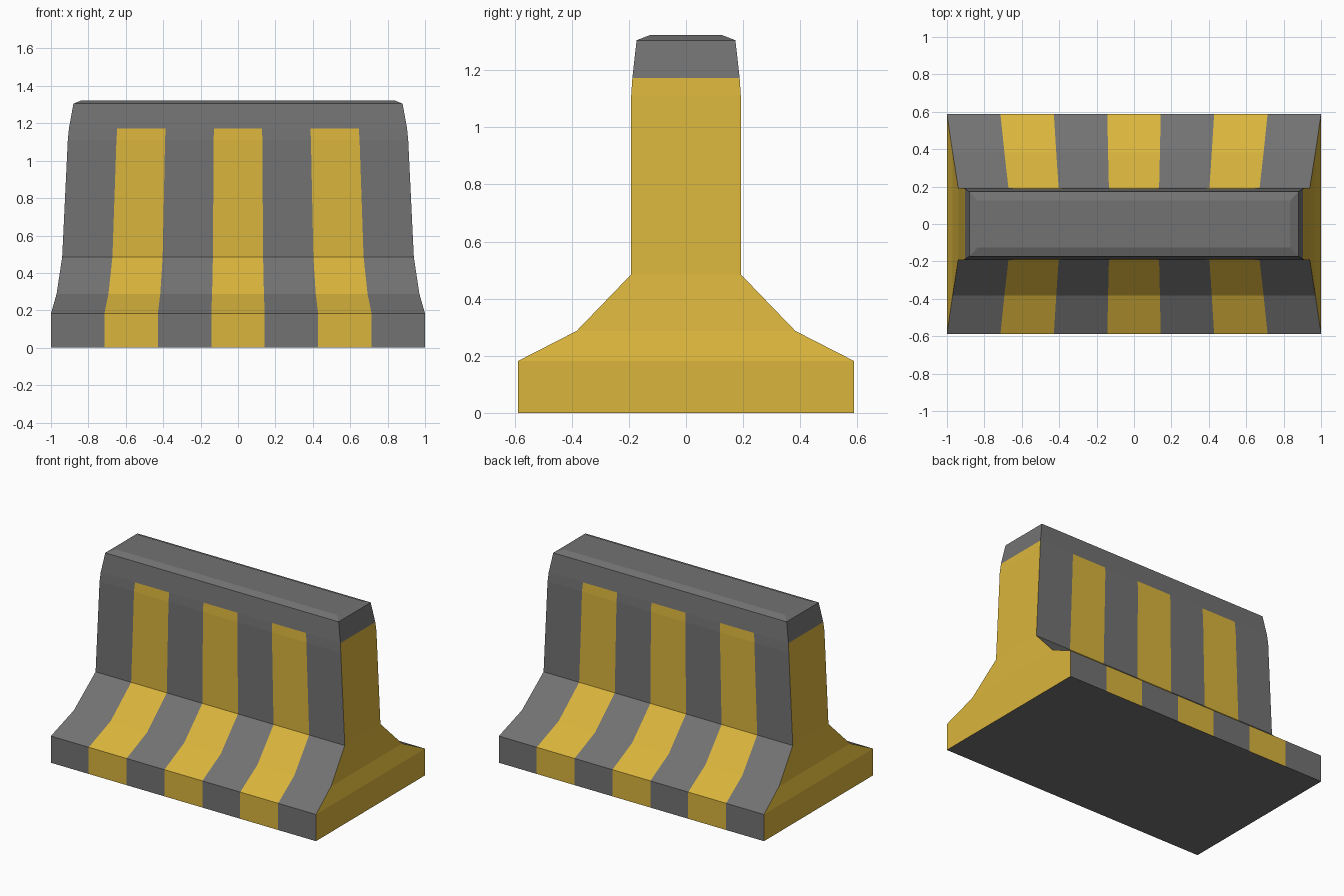
import bpy, bmesh

if "Cube" in bpy.data.objects:
    bpy.data.objects.remove(bpy.data.objects["Cube"])

# Profile of the barrier: (height, half length, half depth)
PROFILE = [
    (0.00, 1.000, 0.588), (0.182, 1.000, 0.588), (0.287, 0.970, 0.383),
    (0.485, 0.940, 0.192), (1.11, 0.910, 0.192), (1.172, 0.904, 0.188),
    (1.305, 0.880, 0.173), (1.323, 0.835, 0.126),
]
BANDS = 7          # alternating grey and yellow along the length
PAINT_TOP = 1.172  # paint stops here


def material(name, color):
    mat = bpy.data.materials.new(name)
    mat.diffuse_color = (*color, 1)
    mat.use_nodes = True
    mat.node_tree.nodes["Principled BSDF"].inputs["Base Color"].default_value = mat.diffuse_color
    return mat


mesh = bpy.data.meshes.new("road_barrier")
barrier = bpy.data.objects.new("road_barrier", mesh)
bpy.context.collection.objects.link(barrier)
mesh.materials.append(material("concrete_grey", (0.17, 0.17, 0.17)))
mesh.materials.append(material("warning_yellow", (0.70, 0.46, 0.045)))

bm = bmesh.new()

# Rings of points: front edge left to right, then back edge right to left
rings = []
for z, hx, hy in PROFILE:
    xs = [hx * (2 * i / BANDS - 1) for i in range(BANDS + 1)]
    points = [(x, -hy) for x in xs] + [(x, hy) for x in reversed(xs)]
    rings.append([bm.verts.new((x, y, z)) for x, y in points])

# Walls: odd bands and both ends are painted up to the paint line
n = len(rings[0])
for k in range(len(rings) - 1):
    low, high = rings[k], rings[k + 1]
    for i in range(n):
        j = (i + 1) % n
        face = bm.faces.new((low[i], low[j], high[j], high[i]))
        is_end = i % (BANDS + 1) == BANDS
        is_stripe = i % (BANDS + 1) % 2 == 1
        painted = PROFILE[k + 1][0] <= PAINT_TOP
        face.material_index = int(painted and (is_end or is_stripe))

# Flat base and top
bm.faces.new(list(reversed(rings[0])))
bm.faces.new(rings[-1])

bmesh.ops.recalc_face_normals(bm, faces=bm.faces)
bm.to_mesh(mesh)
bm.free()
